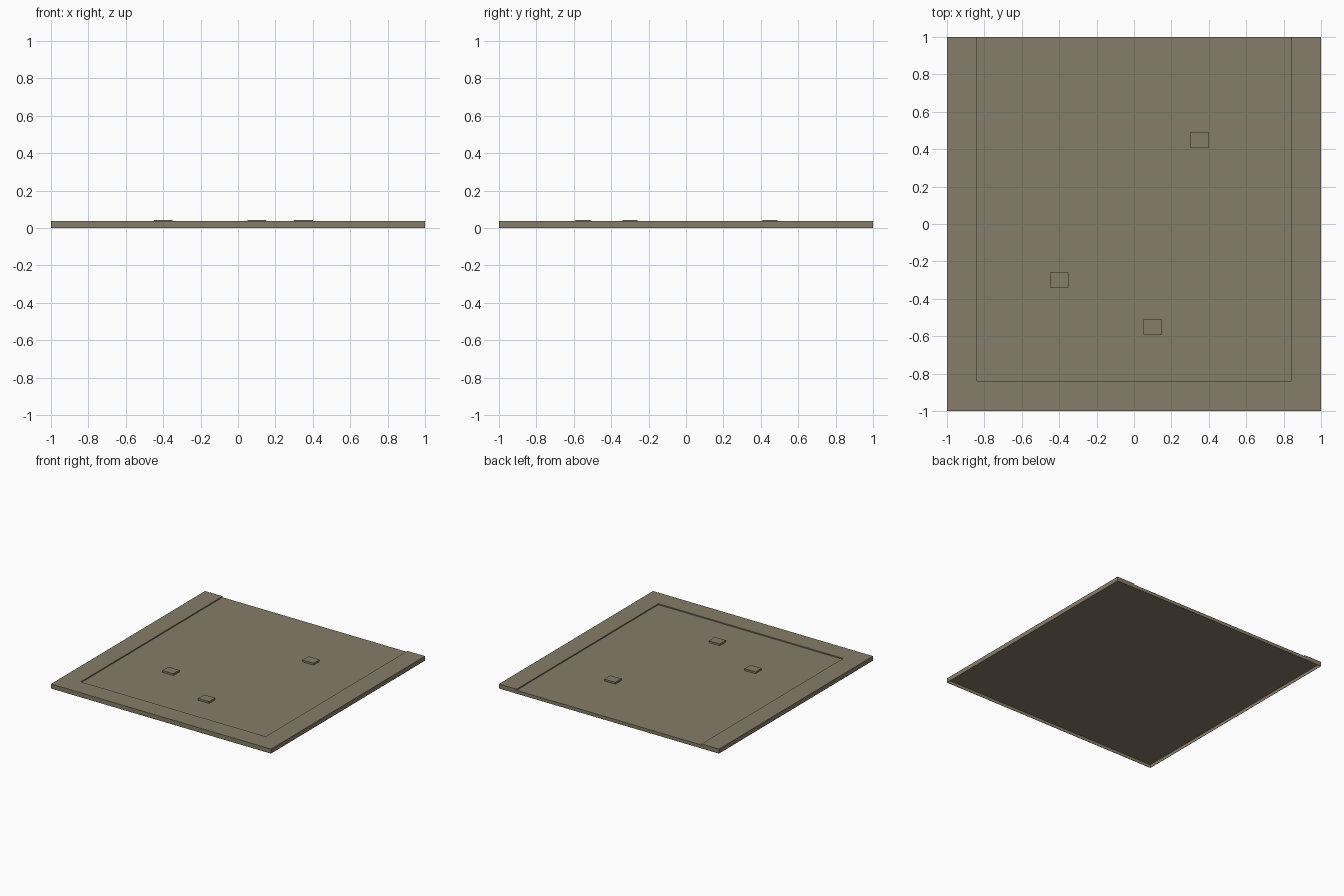
import bpy

default_cube = bpy.data.objects.get("Cube")
if default_cube:
    bpy.data.objects.remove(default_cube, do_unlink=True)

SLAB_TOP = 0.037
FLOOR = 0.028
UNDERSIDE = 0.026
STUD_TOP = 0.043
RIM = 0.16
SKIRT = 0.002

# One flat colour for everything
stone = bpy.data.materials.new("grey brown stone")
stone.use_nodes = True
colour = (0.24, 0.2, 0.14, 1)
stone.diffuse_color = colour
stone.node_tree.nodes["Principled BSDF"].inputs["Base Color"].default_value = colour


def box(name, low, high):
    """Box between two opposite corners."""
    centre = [(a + b) / 2 for a, b in zip(low, high)]
    bpy.ops.mesh.primitive_cube_add(size=1, location=centre)
    obj = bpy.context.object
    obj.name = name
    obj.scale = [b - a for a, b in zip(low, high)]
    bpy.ops.object.transform_apply(location=False, rotation=False, scale=True)
    obj.data.materials.append(stone)
    return obj


def carve(target, name, low, high):
    """Cut a box-shaped hollow out of the target."""
    cutter = box(name + "_cutter", low, high)
    cutter.hide_render = True
    cut = target.modifiers.new(name, 'BOOLEAN')
    cut.operation = 'DIFFERENCE'
    cut.solver = 'EXACT'
    cut.object = cutter
    bpy.context.view_layer.objects.active = target
    bpy.ops.object.modifier_apply(modifier=cut.name)
    bpy.data.objects.remove(cutter, do_unlink=True)


# Square slab: shallow tray on top, open at the back; hollow below with thin skirts
slab = box("slab", (-1, -1, 0), (1, 1, SLAB_TOP))
carve(slab, "tray", (RIM - 1, RIM - 1, FLOOR), (1 - RIM, 1.2, 0.2))
carve(slab, "hollow", (SKIRT - 1, SKIRT - 1, -0.1), (1 - SKIRT, 1 - SKIRT, UNDERSIDE))

# Small raised blocks standing on the tray floor
for name, x, y in (("block_back", 0.35, 0.45),
                   ("block_right", -0.4, -0.3),
                   ("block_front", 0.1, -0.55)):
    box(name, (x - 0.05, y - 0.04, FLOOR), (x + 0.05, y + 0.04, STUD_TOP))
